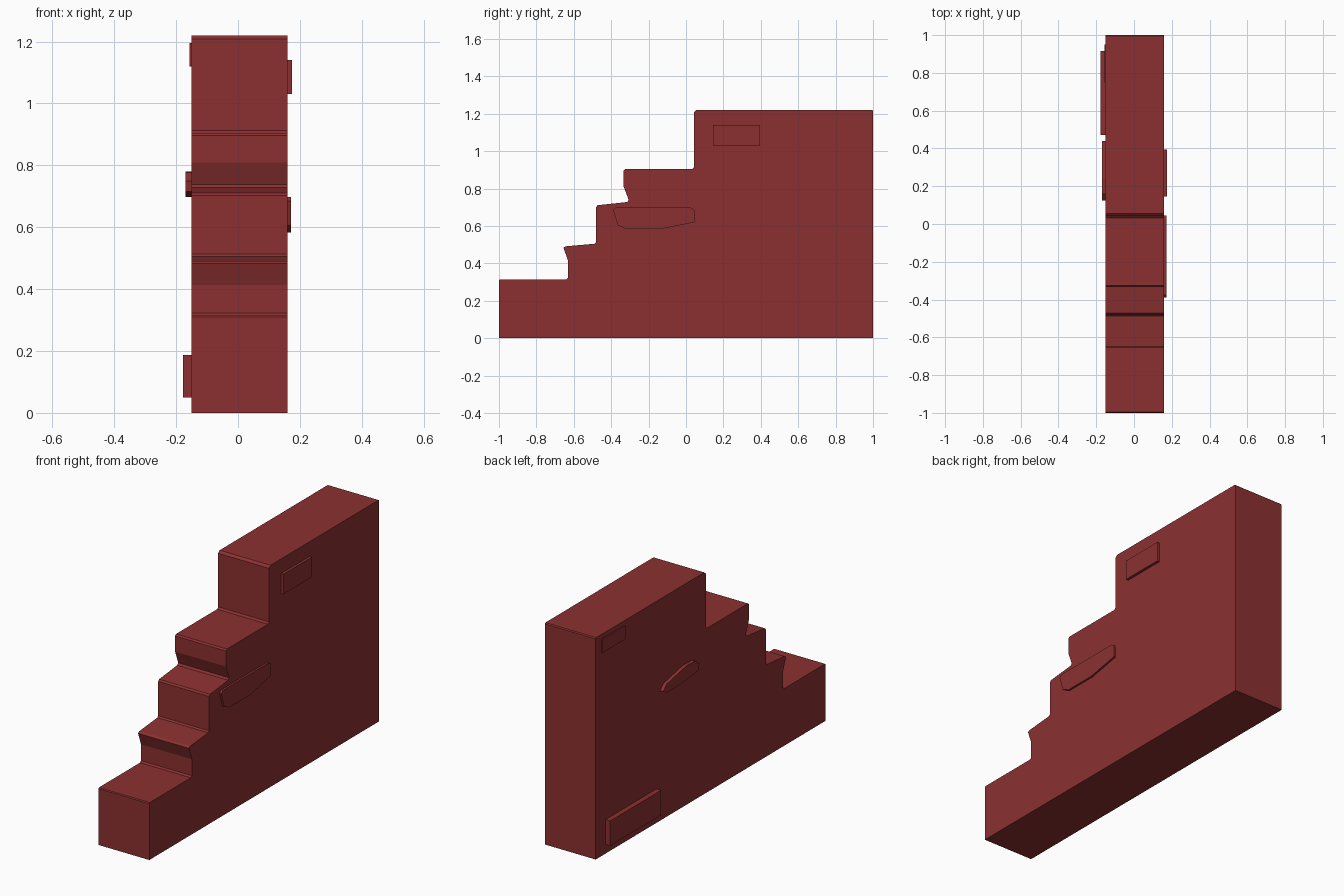
import bpy, bmesh

if "Cube" in bpy.data.objects:
    bpy.data.objects.remove(bpy.data.objects["Cube"])

mat = bpy.data.materials.new("dark_red")
mat.diffuse_color = (0.26, 0.03, 0.03, 1)
mat.use_nodes = True
mat.node_tree.nodes["Principled BSDF"].inputs["Base Color"].default_value = mat.diffuse_color


def extrude_profile(name, points, x0, x1):
    """Prism from a (y, z) outline, running from x0 to x1."""
    bm = bmesh.new()
    face = bm.faces.new([bm.verts.new((x0, y, z)) for y, z in points])
    ext = bmesh.ops.extrude_face_region(bm, geom=[face])
    verts = [v for v in ext["geom"] if isinstance(v, bmesh.types.BMVert)]
    bmesh.ops.translate(bm, verts=verts, vec=(x1 - x0, 0, 0))
    bmesh.ops.recalc_face_normals(bm, faces=bm.faces)
    mesh = bpy.data.meshes.new(name)
    bm.to_mesh(mesh)
    bm.free()
    mesh.materials.append(mat)
    obj = bpy.data.objects.new(name, mesh)
    bpy.context.collection.objects.link(obj)
    return obj


def rect(y0, y1, z0, z1):
    return [(y0, z0), (y1, z0), (y1, z1), (y0, z1)]


# Ruined stepped wall
LEFT, RIGHT = -0.15, 0.16
extrude_profile("stepped_wall", [
    (-1, 0), (1, 0), (1, 1.215), (0.995, 1.22), (0.055, 1.22), (0.042, 1.208),
    (0.042, 0.913), (0.032, 0.904), (-0.325, 0.904), (-0.333, 0.896),
    (-0.333, 0.81), (-0.306, 0.738), (-0.315, 0.728), (-0.472, 0.711),
    (-0.48, 0.702), (-0.48, 0.513), (-0.488, 0.505), (-0.645, 0.491),
    (-0.655, 0.483), (-0.63, 0.413), (-0.63, 0.323), (-0.639, 0.315),
    (-0.996, 0.315), (-1, 0.31)], LEFT, RIGHT)

# Raised bricks on the right side
extrude_profile("right_upper_brick", rect(0.145, 0.395, 1.03, 1.14), RIGHT - 0.01, 0.175)
extrude_profile("right_broken_brick", [
    (-0.39, 0.685), (-0.365, 0.605), (-0.32, 0.583), (-0.14, 0.583),
    (0.045, 0.62), (0.045, 0.685), (0.025, 0.698), (-0.375, 0.698)],
    RIGHT - 0.01, 0.171)

# Raised bricks on the left side
extrude_profile("left_lower_brick", rect(0.47, 0.915, 0.05, 0.187), -0.178, LEFT + 0.01)
extrude_profile("left_upper_brick", rect(0.75, 0.95, 1.12, 1.195), -0.156, LEFT + 0.01)
extrude_profile("left_broken_brick", [
    (0.44, 0.715), (0.41, 0.745), (0.24, 0.78), (0.16, 0.777),
    (0.125, 0.75), (0.13, 0.715), (0.29, 0.698), (0.41, 0.698)],
    -0.169, LEFT + 0.01)
